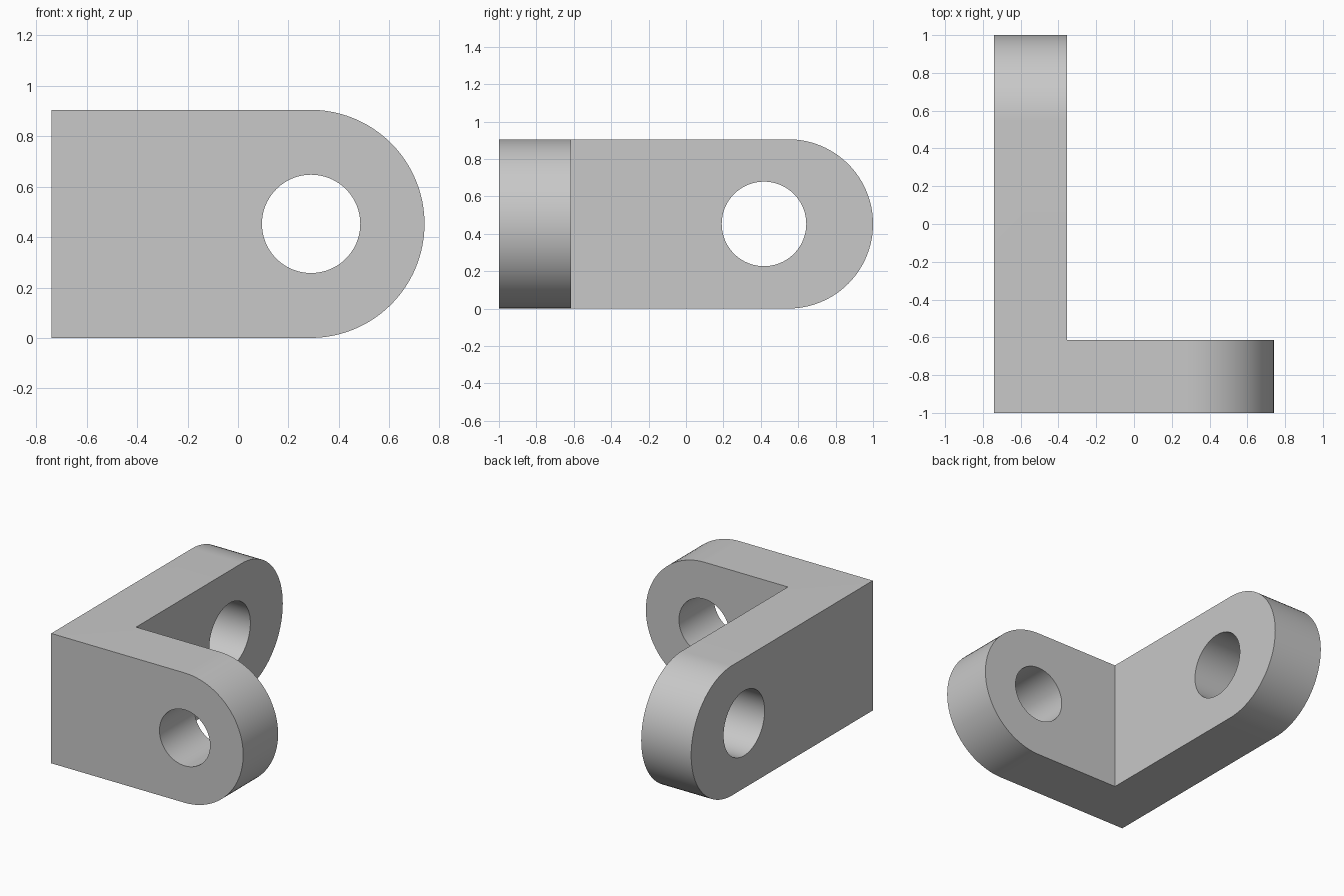
import bpy, bmesh, math
from mathutils import Matrix, Vector

cube = bpy.data.objects.get("Cube")
if cube:
    bpy.data.objects.remove(cube, do_unlink=True)

HEIGHT, THICK = 0.905, 0.385
RADIUS = HEIGHT / 2
LEFT, BACK = -0.74, -1.0
SEGMENTS = 48

grey = bpy.data.materials.new("light grey")
grey.use_nodes = True
colour = (0.58, 0.58, 0.58, 1)
grey.diffuse_color = colour
grey.node_tree.nodes["Principled BSDF"].inputs["Base Color"].default_value = colour


def prism(name, outline, matrix):
    """Extrude an outline (u, z) through the plate thickness, then place it."""
    bm = bmesh.new()
    face = bm.faces.new([bm.verts.new((u, 0, z)) for u, z in outline])
    new = bmesh.ops.extrude_face_region(bm, geom=[face])["geom"]
    moved = [v for v in new if isinstance(v, bmesh.types.BMVert)]
    bmesh.ops.translate(bm, verts=moved, vec=(0, THICK, 0))
    bm.transform(matrix)
    bmesh.ops.recalc_face_normals(bm, faces=bm.faces)
    mesh = bpy.data.meshes.new(name)
    bm.to_mesh(mesh)
    bm.free()
    mesh.materials.append(grey)
    obj = bpy.data.objects.new(name, mesh)
    bpy.context.collection.objects.link(obj)
    return obj


def combine(target, tool, operation):
    """Apply a boolean and discard the helper."""
    tool.hide_render = True
    bpy.context.view_layer.objects.active = target
    mod = target.modifiers.new(operation.lower(), "BOOLEAN")
    mod.operation, mod.solver, mod.object = operation, "EXACT", tool
    bpy.ops.object.modifier_apply(modifier=mod.name)
    bpy.data.objects.remove(tool, do_unlink=True)


def arc(cx, radius, start, end, count):
    angles = [start + (end - start) * i / count for i in range(count + 1)]
    return [(cx + radius * math.cos(a), RADIUS + radius * math.sin(a)) for a in angles]


def lug_arm(name, length, hole_at, hole_radius, matrix):
    """Plate with a rounded end and a round through hole."""
    rounded = arc(length - RADIUS, RADIUS, -math.pi / 2, math.pi / 2, SEGMENTS)
    arm = prism(name, [(0, 0)] + rounded + [(0, HEIGHT)], matrix)
    circle = arc(hole_at, hole_radius, 0, 2 * math.pi, SEGMENTS * 2)[:-1]
    overshoot = Matrix.Translation((0, -THICK / 2, 0)) @ Matrix.Scale(2, 4, Vector((0, 1, 0)))
    combine(arm, prism("hole_cutter", circle, matrix @ overshoot), "DIFFERENCE")
    return arm


# Two arms share the square corner; the side arm is the front arm's layout with x and y swapped
corner = Matrix.Translation((LEFT, BACK, 0))
swap = Matrix(((0, 1, 0, 0), (1, 0, 0, 0), (0, 0, 1, 0), (0, 0, 0, 1)))
bracket = lug_arm("angle_bracket", 1.48, 1.03, 0.195, corner)
side_arm = lug_arm("side_arm", 2.0, 1.417, 0.226, corner @ swap)
combine(bracket, side_arm, "UNION")

# Merge the coplanar pieces, then smooth the rounded ends and bores
bm = bmesh.new()
bm.from_mesh(bracket.data)
bmesh.ops.remove_doubles(bm, verts=bm.verts, dist=0.0001)
bmesh.ops.dissolve_limit(bm, angle_limit=0.001, verts=bm.verts, edges=bm.edges)
bm.to_mesh(bracket.data)
bm.free()
bpy.ops.object.select_all(action="DESELECT")
bracket.select_set(True)
bpy.context.view_layer.objects.active = bracket
bpy.ops.object.shade_smooth_by_angle(angle=math.radians(30))
